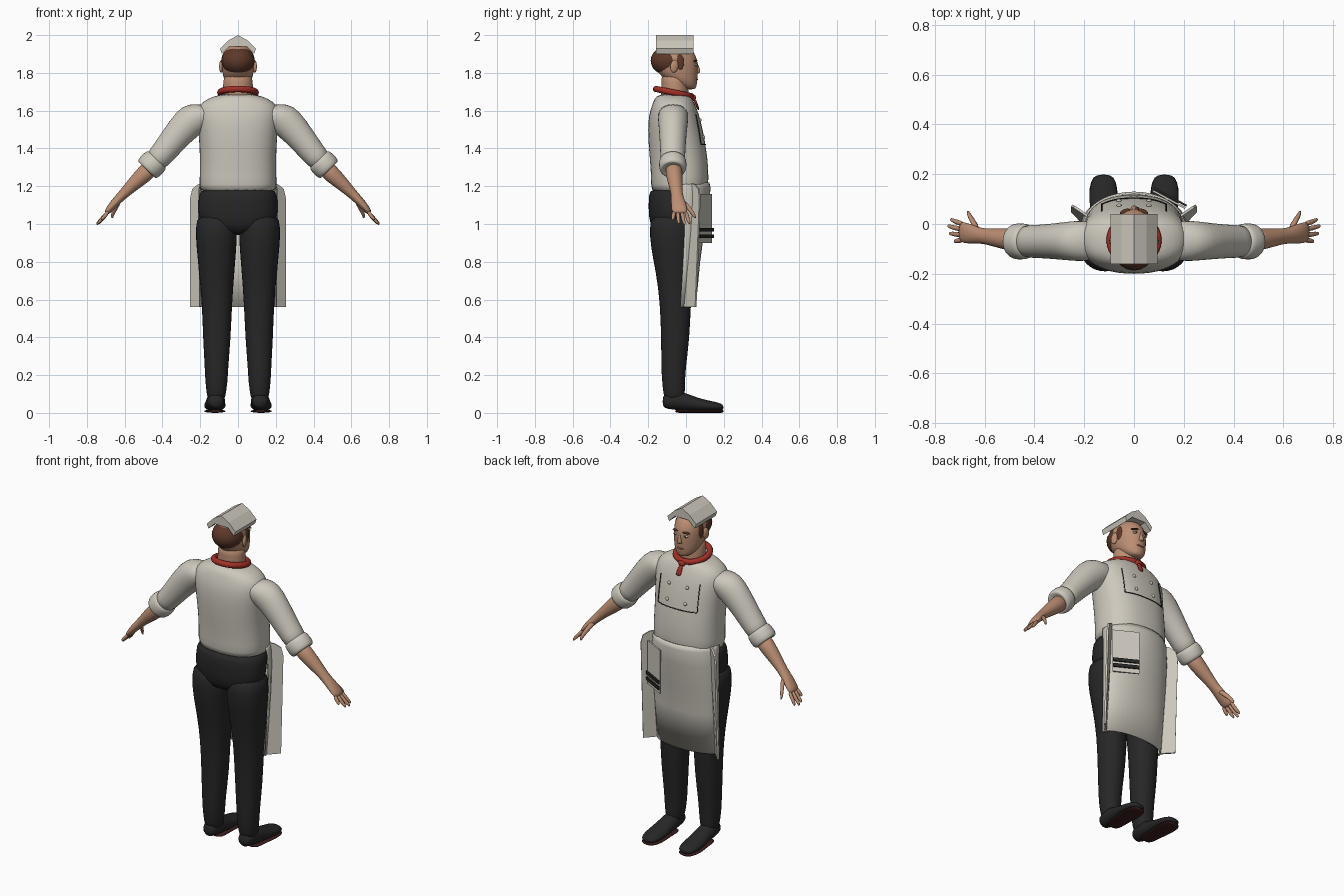
import bpy, bmesh, math
from mathutils import Vector

cube = bpy.data.objects.get("Cube")
if cube:
    bpy.data.objects.remove(cube, do_unlink=True)


def material(name, *rgb):
    m = bpy.data.materials.new(name)
    m.use_nodes = True
    m.diffuse_color = (*rgb, 1)
    bsdf = m.node_tree.nodes["Principled BSDF"]
    bsdf.inputs["Base Color"].default_value = (*rgb, 1)
    bsdf.inputs["Roughness"].default_value = 0.8
    return m


CLOTH = material("off white cloth", .61, .58, .51)
BLACK = material("black cloth", .02, .02, .021)
SKIN = material("skin", .50, .27, .17)
HAIR = material("brown hair", .11, .04, .022)
RED = material("red scarf", .36, .03, .02)
SOLE = material("dark red sole", .045, .013, .012)
LIPS = material("lips", .33, .12, .085)
X, Y, Z = Vector((1, 0, 0)), Vector((0, 1, 0)), Vector((0, 0, 1))


def finish(name, bm, mat, smooth=True, subsurf=0, thickness=0):
    bmesh.ops.recalc_face_normals(bm, faces=bm.faces)
    mesh = bpy.data.meshes.new(name)
    for f in bm.faces:
        f.smooth = smooth
    bm.to_mesh(mesh)
    bm.free()
    mesh.materials.append(mat)
    ob = bpy.data.objects.new(name, mesh)
    bpy.context.collection.objects.link(ob)
    if thickness:
        ob.modifiers.new("Thickness", "SOLIDIFY").thickness = thickness
    if subsurf:
        mod = ob.modifiers.new("Smooth", "SUBSURF")
        mod.levels = mod.render_levels = subsurf
    return ob


def loft(name, rings, mat, axis=Z, v=Y, n=16, power=1.0):
    """Skin of oval rings (centre x, y, z, half width, half depth)."""
    bm = bmesh.new()
    u = v.cross(axis).normalized()
    soft = lambda t: math.copysign(abs(t) ** power, t)
    loops = []
    for x, y, z, a, b in rings:
        c = Vector((x, y, z))
        angles = [math.tau * i / n for i in range(n)]
        loops.append([bm.verts.new(c + u * a * soft(math.cos(t)) + v * b * soft(math.sin(t)))
                      for t in angles])
    for p, q in zip(loops, loops[1:]):
        for i in range(n):
            j = (i + 1) % n
            bm.faces.new((p[i], p[j], q[j], q[i]))
    bm.faces.new(loops[0])
    bm.faces.new(loops[-1])
    return finish(name, bm, mat, subsurf=1)


def ball(name, loc, size, mat, rot=(0, 0, 0)):
    bpy.ops.mesh.primitive_uv_sphere_add(segments=20, ring_count=12, location=loc, rotation=rot)
    ob = bpy.context.object
    ob.name, ob.scale = name, size
    ob.data.materials.append(mat)
    bpy.ops.object.shade_smooth()


def plate(name, points, mat, thickness):
    bm = bmesh.new()
    bm.faces.new([bm.verts.new(p) for p in points])
    return finish(name, bm, mat, smooth=False, thickness=thickness)


# Jacket body
TORSO = [(1.16, .203, -.185, .113), (1.2, .206, -.185, .12), (1.3, .203, -.188, .12),
         (1.4, .204, -.198, .108), (1.5, .212, -.203, .09), (1.58, .222, -.198, .07),
         (1.63, .21, -.18, .05), (1.662, .165, -.168, .035), (1.69, .095, -.145, .015)]
loft("jacket_body", [(0, (f + b) / 2, z, w, (f - b) / 2) for z, w, b, f in TORSO],
     CLOTH, n=24, power=.85)


def chest_y(x, z):
    for p, q in zip(TORSO, TORSO[1:]):
        if p[0] <= z <= q[0]:
            t = (z - p[0]) / (q[0] - p[0])
            _, w, b, f = [i + (j - i) * t for i, j in zip(p, q)]
            return (f + b) / 2 + (f - b) / 2 * (1 - abs(x / w) ** 2.35) ** .425


# Jacket front seams and buttons
def seam(name, pts):
    curve = bpy.data.curves.new(name, "CURVE")
    curve.dimensions, curve.bevel_depth = "3D", .0025
    line = curve.splines.new("POLY")
    line.points.add(len(pts) - 1)
    for point, (x, z) in zip(line.points, pts):
        point.co = (x, chest_y(x, z), z, 1)
    curve.materials.append(BLACK)
    bpy.context.collection.objects.link(bpy.data.objects.new(name, curve))


seam("front_seam_bottom", [(-.13 + .02 * i, 1.42) for i in range(14)])
for side, s in (("left", 1), ("right", -1)):
    seam(side + "_front_seam", [(s * .13, 1.42 + .02 * i) for i in range(9)])
    for row, z in (("upper", 1.55), ("lower", 1.46)):
        ball(f"{side}_{row}_button", (s * .06, chest_y(.06, z), z), (.01, .007, .01), CLOTH)

# Trousers seat
loft("trouser_seat", [(0, -.07, .94, .12, .09), (0, -.072, 1.0, .205, .122),
                      (0, -.065, 1.08, .215, .135), (0, -.055, 1.16, .208, .143),
                      (0, -.055, 1.19, .195, .13)], BLACK, n=24, power=.9)

for side, s in (("left", 1), ("right", -1)):
    # Trouser leg, shoe and sole
    loft(side + "_trouser_leg",
         [(s * x, y, z, a, b) for x, y, z, a, b in (
             (.115, -.07, 1.06, .1, .115), (.115, -.072, .98, .113, .124),
             (.114, -.072, .88, .108, .118), (.113, -.06, .74, .095, .1),
             (.111, -.056, .58, .081, .083), (.112, -.056, .4, .075, .077),
             (.114, -.066, .24, .063, .066), (.114, -.066, .17, .061, .062),
             (.115, -.063, .1, .051, .058), (.115, -.06, .06, .045, .05))], BLACK, power=.92)
    loft(side + "_shoe",
         [(s * x, y, z, a, b) for x, y, z, a, b in (
             (.117, -.125, .06, .03, .03), (.117, -.1, .065, .046, .045),
             (.118, -.03, .065, .051, .053), (.12, .03, .05, .053, .042),
             (.123, .1, .038, .06, .031), (.123, .17, .033, .054, .024),
             (.123, .2, .028, .03, .014))], BLACK, axis=Y, v=Z)
    loft(side + "_shoe_sole",
         [(s * x, y, .009, a, .009) for x, y, a in (
             (.118, -.06, .04), (.118, -.02, .05), (.121, .04, .05),
             (.123, .11, .061), (.123, .175, .054), (.123, .2, .028))], SOLE, axis=Y, v=Z)

    # Sleeve, rolled cuff and forearm
    arm = Vector((s * .7, 0, -.72))
    loft(side + "_sleeve",
         [(s * x, y, z, a, b) for x, y, z, a, b in (
             (.13, -.068, 1.6, .05, .07), (.2, -.068, 1.575, .092, .085),
             (.262, -.068, 1.542, .088, .08), (.35, -.07, 1.437, .074, .07),
             (.41, -.07, 1.36, .066, .067), (.45, -.07, 1.32, .062, .066))],
         CLOTH, axis=arm)
    loft(side + "_cuff",
         [(s * x, -.07, z, a, a) for x, z, a in (
             (.425, 1.345, .06), (.432, 1.338, .072), (.455, 1.315, .075),
             (.478, 1.292, .073), (.486, 1.284, .06), (.478, 1.292, .045))], CLOTH, axis=arm)
    loft(side + "_forearm",
         [(s * x, y, z, a, b) for x, y, z, a, b in (
             (.45, -.066, 1.31, .05, .048), (.505, -.062, 1.255, .046, .045),
             (.56, -.055, 1.205, .036, .037), (.61, -.048, 1.155, .026, .03),
             (.645, -.042, 1.12, .024, .038), (.685, -.034, 1.075, .019, .044),
             (.7, -.032, 1.055, .012, .038))], SKIN, axis=arm)

    # Fingers and thumb
    for name, y0, y1, x1, z1 in (("index", .0, .018, .735, 1.0), ("middle", -.022, -.008, .747, .995),
                                 ("ring", -.044, -.038, .74, 1.0), ("little", -.064, -.07, .72, 1.02)):
        loft(f"{side}_{name}_finger",
             [(s * .685, y0, 1.07, .012, .012), (s * (.7 + x1) / 2, (y0 + y1) / 2, (1.05 + z1) / 2, .011, .011),
              (s * x1, y1, z1 + .008, .008, .008), (s * x1, y1, z1, .004, .004)], SKIN, axis=arm, n=8)
    loft(side + "_thumb",
         [(s * .625, -.03, 1.13, .016, .02), (s * .65, .015, 1.085, .014, .014),
          (s * .665, .04, 1.05, .011, .011), (s * .668, .05, 1.03, .006, .006)],
         SKIN, axis=arm, n=10)

    # Side flap of the apron
    outline = ((0, .56), (1, .56), (1, 1.14), (.85, 1.185), (.4, 1.21), (0, 1.215))
    plate(side + "_apron_flap",
          [(s * (.185 + .068 * t), -.025 + .073 * t + .05 * (z - .56) / .65 * (1 - t / 2), z)
           for t, z in outline], CLOTH, .01)

    # Ear, eye and eyebrow
    ball(side + "_ear", (s * .088, -.062, 1.835), (.011, .022, .034), SKIN, (-.15, 0, s * .25))
    ball(side + "_eye", (s * .034, .05, 1.843), (.014, .009, .007), CLOTH)
    ball(side + "_pupil", (s * .034, .056, 1.843), (.006, .005, .006), HAIR)
    ball(side + "_eyebrow", (s * .036, .05, 1.864), (.022, .01, .005), HAIR, (0, s * .12, -s * .35))
    ball(side + "_sideburn", (s * .078, -.032, 1.855), (.01, .022, .045), HAIR)

# Apron skirt
bm = bmesh.new()
rows = []
for z, w, edge, front in ((1.22, .2, -.03, .124), (1.19, .208, -.02, .13), (1.1, .212, -.01, .122),
                          (.95, .212, -.008, .095), (.8, .209, -.015, .075), (.56, .203, -.03, .052)):
    angles = [math.pi * i / 20 for i in range(21)]
    rows.append([bm.verts.new((w * math.cos(t), edge + (front - edge) * math.sin(t) ** .9, z))
                 for t in angles])
for p, q in zip(rows, rows[1:]):
    for i in range(20):
        bm.faces.new((p[i], p[i + 1], q[i + 1], q[i]))
finish("apron_skirt", bm, CLOTH, thickness=.006)

# Towel with two stripes hanging at the left hip
def towel_panel(name, low, high, offset, mat):
    a, b = Vector((.205, .062, 0)), Vector((.075, .132, 0))
    out = Vector((.07, .13, 0)).normalized() * offset
    plate(name, [a + out + Z * low, b + out + Z * low, b + out + Z * high, a + out + Z * high],
          mat, .008)


towel_panel("towel", .9, 1.16, .006, CLOTH)
towel_panel("towel_lower_stripe", .925, .945, .009, BLACK)
towel_panel("towel_upper_stripe", .96, .98, .009, BLACK)

# Neck and head
loft("neck", [(0, -.06, 1.65, .085, .08), (0, -.058, 1.7, .082, .075),
              (0, -.06, 1.75, .08, .07), (0, -.065, 1.8, .075, .07)], SKIN)
loft("head", [(0, .025, 1.712, .026, .024), (0, .006, 1.728, .052, .05),
              (0, -.022, 1.76, .074, .083), (0, -.045, 1.8, .084, .108),
              (0, -.055, 1.85, .088, .12), (0, -.06, 1.89, .086, .115),
              (0, -.063, 1.925, .072, .095), (0, -.063, 1.95, .04, .06)], SKIN, n=20)
loft("nose", [(0, .05, 1.795, .015, .012), (0, .058, 1.802, .017, .022),
              (0, .057, 1.82, .011, .017), (0, .052, 1.845, .008, .013),
              (0, .046, 1.865, .006, .01)], SKIN, n=10)
ball("mouth", (0, .052, 1.766), (.025, .011, .007), LIPS)
ball("chin", (0, .036, 1.733), (.024, .019, .018), SKIN)
ball("hair", (0, -.092, 1.865), (.088, .095, .079), HAIR)

# Folded paper-style hat
bm = bmesh.new()
profile = ((0, 2), (.05, 1.972), (.095, 1.928), (.085, 1.9), (.045, 1.94),
           (-.045, 1.94), (-.085, 1.9), (-.095, 1.928), (-.05, 1.972))
face = bm.faces.new([bm.verts.new((x, -.16, z)) for x, z in profile])
moved = bmesh.ops.extrude_face_region(bm, geom=[face])["geom"]
bmesh.ops.translate(bm, vec=Y * .2, verts=[g for g in moved if isinstance(g, bmesh.types.BMVert)])
finish("hat", bm, CLOTH, smooth=False)

# Neckerchief with knot and hanging end
bpy.ops.mesh.primitive_torus_add(major_segments=32, minor_segments=10, major_radius=.094,
                                 minor_radius=.017, location=(0, -.066, 1.696), rotation=(-.2, 0, 0))
scarf = bpy.context.object
scarf.name = "neckerchief"
scarf.data.materials.append(RED)
bpy.ops.object.shade_smooth()
ball("neckerchief_knot", (0, .037, 1.668), (.022, .016, .017), RED)
loft("neckerchief_end", [(0, .042, 1.665, .012, .009), (.004, .055, 1.635, .017, .008),
                         (.006, .068, 1.6, .021, .007)], RED, n=8)
